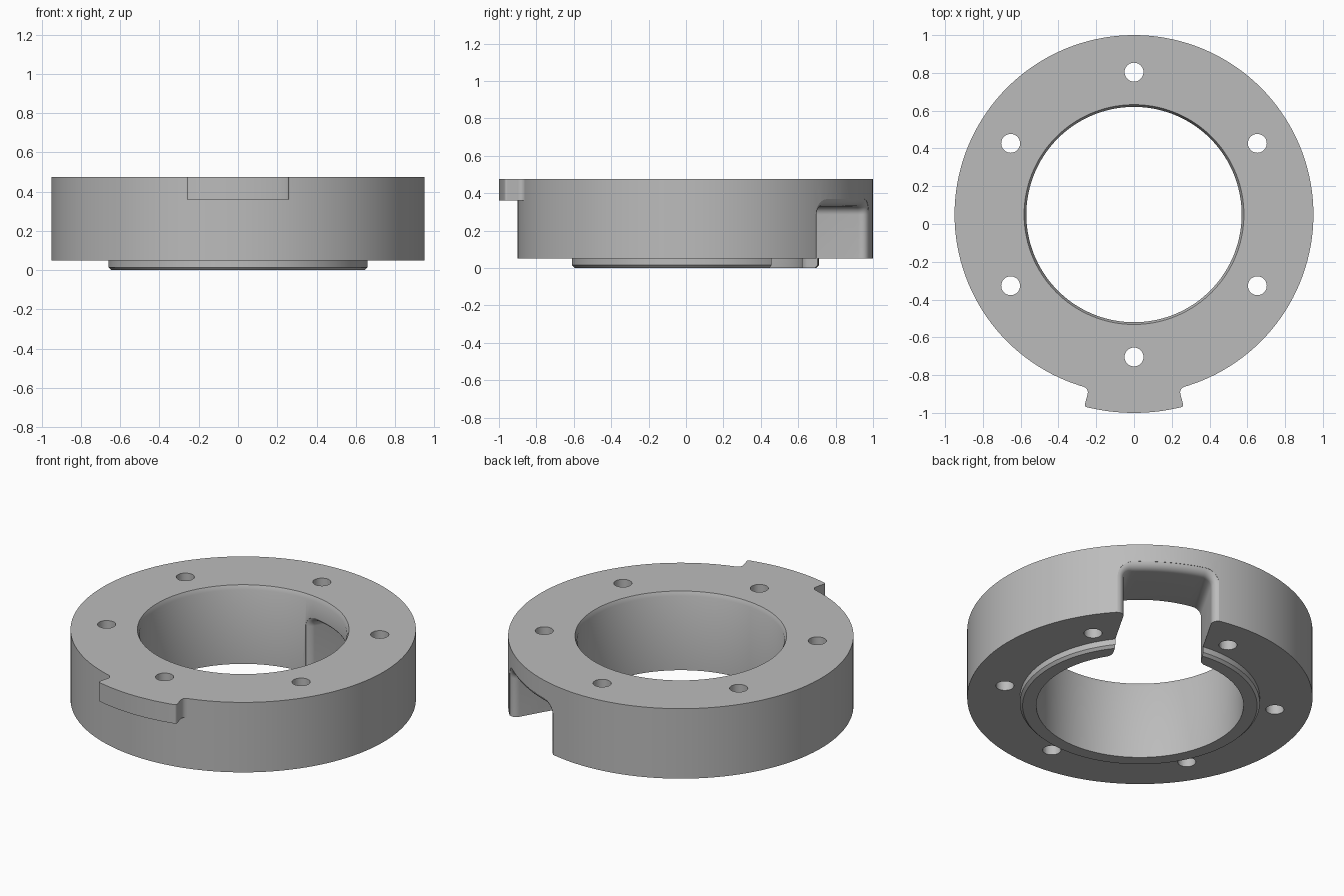
import bpy, bmesh, math
from mathutils import Matrix, Vector

CENTRE_Y = 0.05
OUTER, BORE = 0.95, 0.57
TOP, BASE = 0.475, 0.05
SEGMENTS = 144

if "Cube" in bpy.data.objects:
    bpy.data.objects.remove(bpy.data.objects["Cube"])

steel = bpy.data.materials.new("plain grey metal")
steel.use_nodes = True
grey = (0.5, 0.5, 0.5, 1)
steel.diffuse_color = grey
steel.node_tree.nodes["Principled BSDF"].inputs["Base Color"].default_value = grey


def finish(name, bm):
    """Turn a bmesh centred on the ring axis into an object."""
    bmesh.ops.recalc_face_normals(bm, faces=bm.faces)
    mesh = bpy.data.meshes.new(name)
    bm.to_mesh(mesh)
    bm.free()
    mesh.materials.append(steel)
    obj = bpy.data.objects.new(name, mesh)
    obj.location.y = CENTRE_Y
    bpy.context.collection.objects.link(obj)
    return obj


def loft(name, sections):
    """Bridge closed sections of equal length and cap both ends."""
    bm = bmesh.new()
    rings = [[bm.verts.new(p) for p in s] for s in sections]
    for a, b in zip(rings, rings[1:]):
        for i in range(len(a)):
            bm.faces.new((a[i - 1], a[i], b[i], b[i - 1]))
    bm.faces.new(rings[0])
    bm.faces.new(rings[-1])
    return finish(name, bm)


def combine(target, tool, operation):
    mod = target.modifiers.new(operation.lower(), "BOOLEAN")
    mod.operation, mod.solver, mod.object = operation, "EXACT", tool
    bpy.context.view_layer.objects.active = target
    bpy.ops.object.modifier_apply(modifier=mod.name)
    bpy.data.objects.remove(tool)


# Ring body with a chamfered bore and a locating rim underneath
def make_ring():
    profile = [(BORE, 0), (0.645, 0), (0.66, 0.015), (0.66, BASE), (OUTER, BASE),
               (OUTER, TOP), (0.582, TOP), (BORE, TOP - 0.025)]
    bm = bmesh.new()
    verts = [bm.verts.new((r, 0, z)) for r, z in profile]
    edges = [bm.edges.new((verts[i - 1], verts[i])) for i in range(len(verts))]
    bmesh.ops.spin(bm, geom=verts + edges, cent=(0, 0, 0), axis=(0, 0, 1),
                   angle=math.tau, steps=SEGMENTS, use_merge=True)
    bmesh.ops.remove_doubles(bm, verts=bm.verts, dist=0.0001)
    return finish("ring_body", bm)


# Front tab: radial sides, filleted into the ring, small rounded tips
def make_tab():
    half, tip, fillet, corner = math.radians(14.5), 1.05, 0.03, 0.012
    side = [(OUTER - 0.05, half + 0.025)]
    for i in range(7):
        a = math.radians(10 + i * 80 / 6)
        r = OUTER + fillet * (1 - math.cos(a))
        side.append((r, half + fillet * (1 - math.sin(a)) / r))
    for i in range(5):
        a = i * math.pi / 8
        side.append((tip - corner * (1 - math.sin(a)),
                     half - corner * (1 - math.cos(a)) / tip))
    limit = side[-1][1]
    arc = [(tip, limit * (1 - i / 8)) for i in range(1, 8)]
    right = side + arc
    outline = right + [(tip, 0)] + [(r, -a) for r, a in reversed(right)]
    return loft("front_tab", [[(r * math.sin(a), -r * math.cos(a), z)
                               for r, a in outline] for z in (TOP - 0.115, TOP)])


# Slot cutter: rounded arch lofted outwards, flaring where it meets the ring
def make_slot():
    half, ceiling, round_r = 0.245, 0.33, 0.045
    turn = Matrix.Rotation(math.radians(60), 3, "Z")

    def section(r, grow):
        w, h, c = half + grow, ceiling + grow, round_r + grow
        right = [(w, -0.1), (w, BASE)]
        for i in range(9):
            a = i * math.pi / 16
            right.append((w - c + c * math.cos(a), h - c + c * math.sin(a)))
        right += [((w - c) * (1 - i / 6), h) for i in range(1, 6)]
        arch = right + [(0, h)] + [(-u, z) for u, z in reversed(right)]
        arch += [(-w * (1 - i / 6), -0.1) for i in range(1, 12)]
        return [turn @ Vector((math.sqrt(r * r - u * u), u, z)) for u, z in arch]

    def flare(radius, size, sign):
        angles = [math.radians(75 * i / 7) for i in range(8)]
        return [(radius + sign * size * (1 - math.sin(a)), size * (1 - math.cos(a)))
                for a in angles]

    inner = flare(BORE, 0.03, 1)[::-1]
    outer = flare(OUTER, 0.052, -1)
    steps = [(0.45, inner[0][1])] + inner + outer + [(1.1, outer[-1][1])]
    return loft("slot_cutter", [section(r, g) for r, g in steps])


# Bolt hole cutter
def make_hole(angle):
    bm = bmesh.new()
    place = Matrix.Translation((0.754 * math.cos(angle), 0.754 * math.sin(angle), 0.25))
    bmesh.ops.create_cone(bm, cap_ends=True, segments=32, radius1=0.05,
                          radius2=0.05, depth=0.8, matrix=place)
    return finish("hole_cutter", bm)


ring = make_ring()
combine(ring, make_tab(), "UNION")
combine(ring, make_slot(), "DIFFERENCE")
for k in range(6):
    combine(ring, make_hole(math.radians(30 + 60 * k)), "DIFFERENCE")

# Smooth curved walls, crisp edges
bpy.ops.object.select_all(action="DESELECT")
ring.select_set(True)
bpy.context.view_layer.objects.active = ring
bpy.ops.object.shade_smooth_by_angle(angle=math.radians(30))
